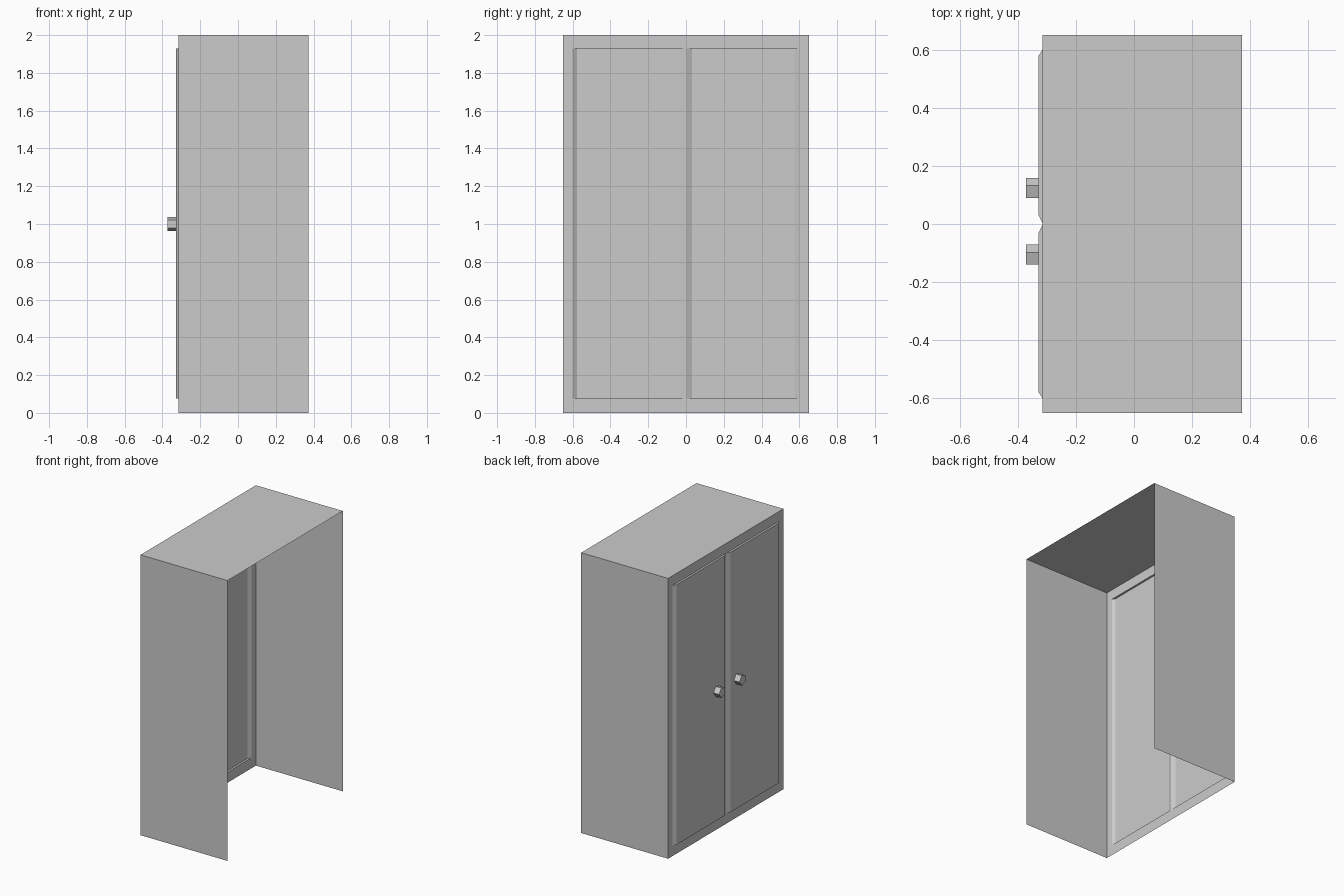
import bpy, bmesh
from math import sin, cos, pi
from mathutils import Vector

if "Cube" in bpy.data.objects:
    bpy.data.objects.remove(bpy.data.objects["Cube"])

XF, XB = -0.314, 0.372        # front panel plane, open back
XD, XK = -0.328, -0.372       # door face, knob end
W, H = 0.65, 2.0              # half width, height
Z0, Z1 = 0.075, 1.93          # door opening
OUT, GAP = 0.60, 0.0025       # door outer edge, half centre gap


def make(name, polys, inside):
    """Build a shell from polygons, facing every face away from a point inside."""
    bm = bmesh.new()
    for p in polys:
        bm.faces.new([bm.verts.new(v) for v in p])
    bmesh.ops.remove_doubles(bm, verts=bm.verts, dist=1e-5)
    for f in bm.faces:
        f.normal_update()
        if f.normal.dot(f.calc_center_median() - Vector(inside)) < 0:
            f.normal_flip()
    me = bpy.data.meshes.new(name)
    bm.to_mesh(me)
    bm.free()
    ob = bpy.data.objects.new(name, me)
    bpy.context.collection.objects.link(ob)
    return ob


def front_rect(y0, y1, z0, z1, x=XF):
    return [(x, y0, z0), (x, y1, z0), (x, y1, z1), (x, y0, z1)]


# Case: two sides and a top, open at the back and underneath
sides = [[(XF, y, 0), (XB, y, 0), (XB, y, H), (XF, y, H)] for y in (-W, W)]
top = [[(XF, -W, H), (XB, -W, H), (XB, W, H), (XF, W, H)]]
make("cabinet_case", sides + top, (0, 0, 1))

# Front frame around the doors, with the thin strip between them
outer, inner = front_rect(-W, W, 0, H), front_rect(-OUT, OUT, Z0, Z1)
ring = [[outer[i], outer[(i + 1) % 4], inner[(i + 1) % 4], inner[i]] for i in range(4)]
make("front_frame", ring + [front_rect(-GAP, GAP, Z0, Z1)], (0, 0, 1))

for s, side in ((-1, "left"), (1, "right")):
    # Door: hollow shell, bevelled along its upright edges
    prof = [(XF, s * GAP), (XD, s * 0.031), (XD, s * 0.578), (XF, s * OUT)]
    polys = [[(*a, Z0), (*b, Z0), (*b, Z1), (*a, Z1)] for a, b in zip(prof, prof[1:])]
    polys += [[(*p, z) for p in prof] for z in (Z0, Z1)]
    make(side + "_door", polys, (XF + 0.005, s * 0.3, 1))

    # Knob: five-sided prism, open where it meets the door
    yc, r = (-0.109 if s < 0 else 0.121), 0.038
    pent = [(yc + r * cos(2 * pi * i / 5), 1 + r * sin(2 * pi * i / 5)) for i in range(5)]
    polys = [[(XD, *pent[i]), (XD, *pent[(i + 1) % 5]),
              (XK, *pent[(i + 1) % 5]), (XK, *pent[i])] for i in range(5)]
    polys.append([(XK, *p) for p in pent])
    make(side + "_knob", polys, (XD, yc, 1))
